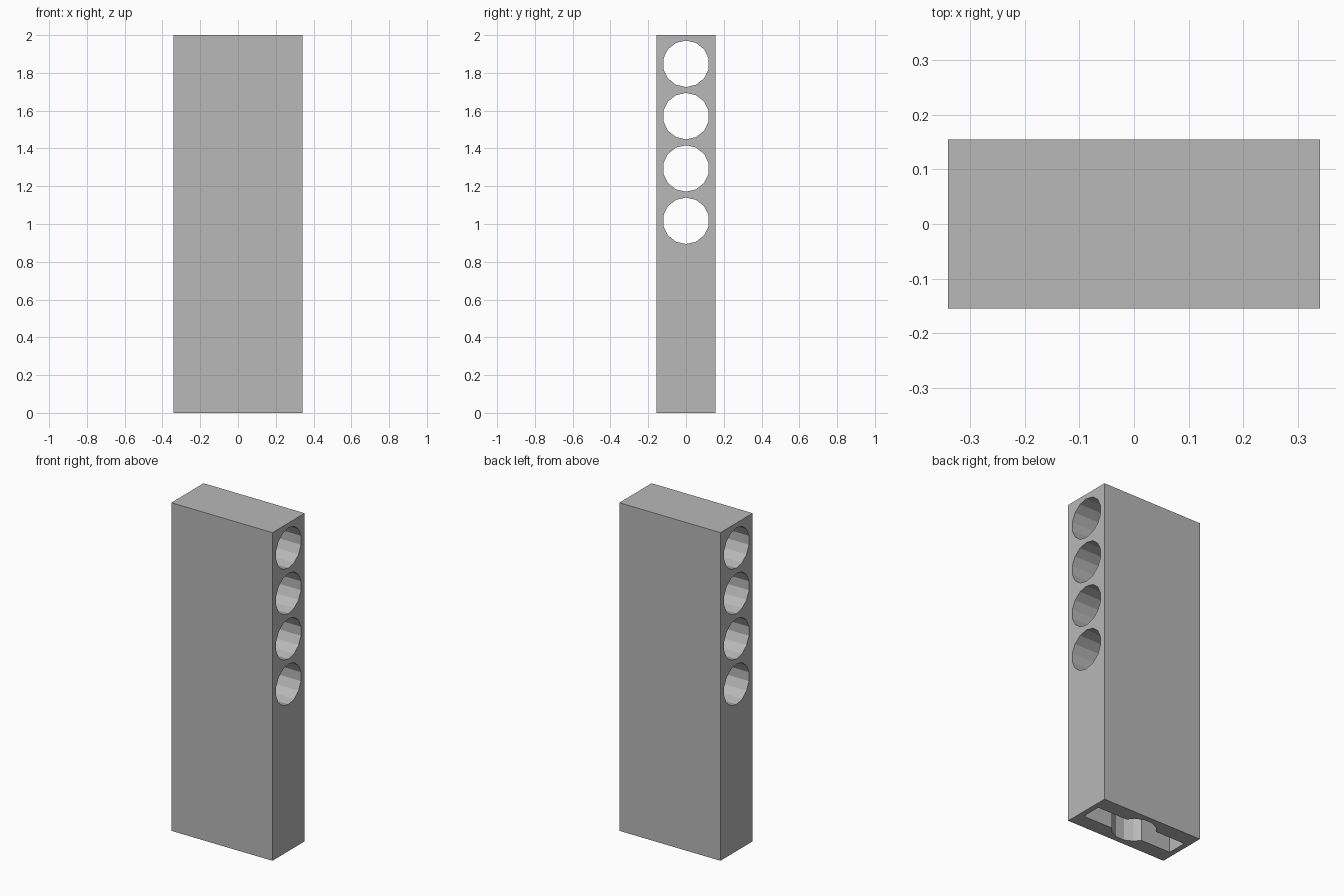
import bpy
from math import pi

WIDTH, DEPTH, HEIGHT = 0.682, 0.31, 2.0
BORE_RADIUS, BORE_SIDES = 0.123, 14
SOCKET_DEPTH = 0.8

old = bpy.data.objects.get("Cube")
if old:
    bpy.data.objects.remove(old, do_unlink=True)

grey = bpy.data.materials.new("plain_grey")
grey.use_nodes = True
colour = (0.48, 0.48, 0.48, 1)
grey.diffuse_color = colour
grey.node_tree.nodes["Principled BSDF"].inputs["Base Color"].default_value = colour


def box(name, size, location):
    bpy.ops.mesh.primitive_cube_add(size=1, location=location)
    obj = bpy.context.object
    obj.name = name
    obj.scale = size
    bpy.ops.object.transform_apply(location=False, rotation=False, scale=True)
    obj.data.materials.append(grey)
    return obj


def bore(name, length, location, rotation):
    bpy.ops.mesh.primitive_cylinder_add(vertices=BORE_SIDES, radius=BORE_RADIUS,
                                        depth=length, location=location, rotation=rotation)
    obj = bpy.context.object
    obj.name = name
    obj.data.materials.append(grey)
    return obj


def cut(target, cutter):
    cutter.hide_render = True
    mod = target.modifiers.new(cutter.name, 'BOOLEAN')
    mod.operation = 'DIFFERENCE'
    mod.solver = 'EXACT'
    mod.object = cutter
    bpy.context.view_layer.objects.active = target
    bpy.ops.object.modifier_apply(modifier=mod.name)
    bpy.data.objects.remove(cutter, do_unlink=True)


# Upright block
block = box("upright_block", (WIDTH, DEPTH, HEIGHT), (0, 0, HEIGHT / 2))

# Row of bores running through from side to side
for i in range(4):
    z = 1.848 - i * 0.277
    cut(block, bore("side_bore", 1, (0, 0, z), (pi / 2, 0, pi / 2)))

# Socket in the underside: a flat slot with a round bore in its middle
cut(block, box("slot_cutter", (0.615, 0.123, SOCKET_DEPTH * 2), (0, 0, 0)))
cut(block, bore("socket_bore", SOCKET_DEPTH * 2, (0, 0, 0), (0, 0, pi / 2)))

for poly in block.data.polygons:
    poly.use_smooth = False
